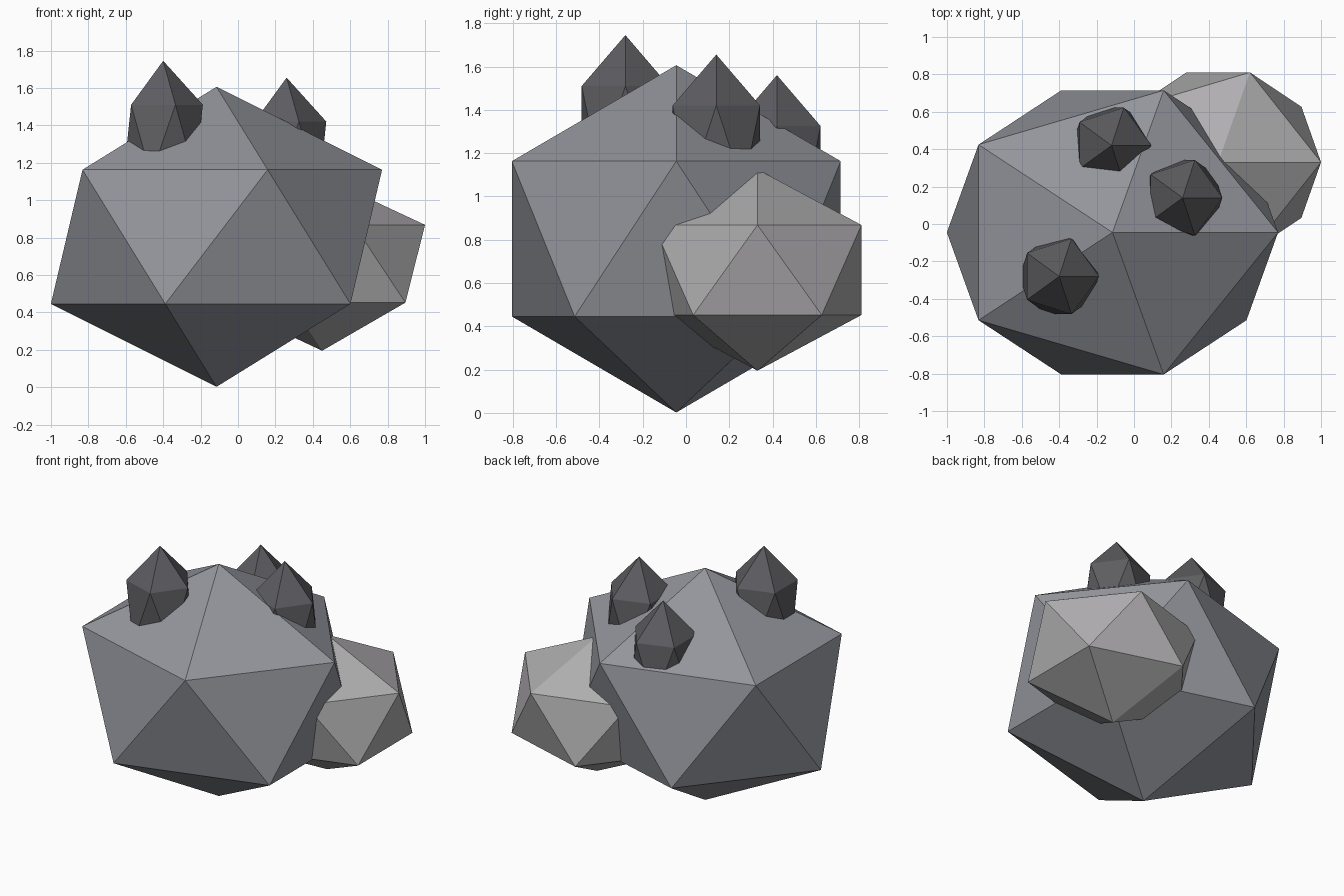
import bpy

if "Cube" in bpy.data.objects:
    bpy.data.objects.remove(bpy.data.objects["Cube"])


def material(name, color):
    mat = bpy.data.materials.new(name)
    mat.diffuse_color = (*color, 1)
    mat.use_nodes = True
    mat.node_tree.nodes["Principled BSDF"].inputs["Base Color"].default_value = mat.diffuse_color
    return mat


def rock(name, center, radii, mat):
    """Flat-shaded icosahedron stretched along the three axes."""
    bpy.ops.mesh.primitive_ico_sphere_add(subdivisions=1, radius=1, location=center)
    obj = bpy.context.object
    obj.name = name
    obj.scale = radii
    bpy.ops.object.transform_apply(location=False, rotation=False, scale=True)
    obj.data.materials.append(mat)
    return obj


stone = material("stone", (0.29, 0.30, 0.33))
pale_stone = material("pale_stone", (0.43, 0.42, 0.43))
dark_stone = material("dark_stone", (0.11, 0.11, 0.12))

# Main boulder and the smaller one leaning on its back right
rock("large_boulder", (-0.115, -0.045, 0.804), (0.99, 0.893, 0.802), stone)
rock("small_boulder", (0.45, 0.33, 0.66), (0.615, 0.565, 0.465), pale_stone)

# Tall dark shards poking out of the top
shards = [(-0.40, -0.28, 1.32), (0.26, 0.14, 1.23), (-0.12, 0.42, 1.135)]
for i, center in enumerate(shards, 1):
    rock(f"shard_{i}", center, (0.237, 0.237, 0.425), dark_stone)
